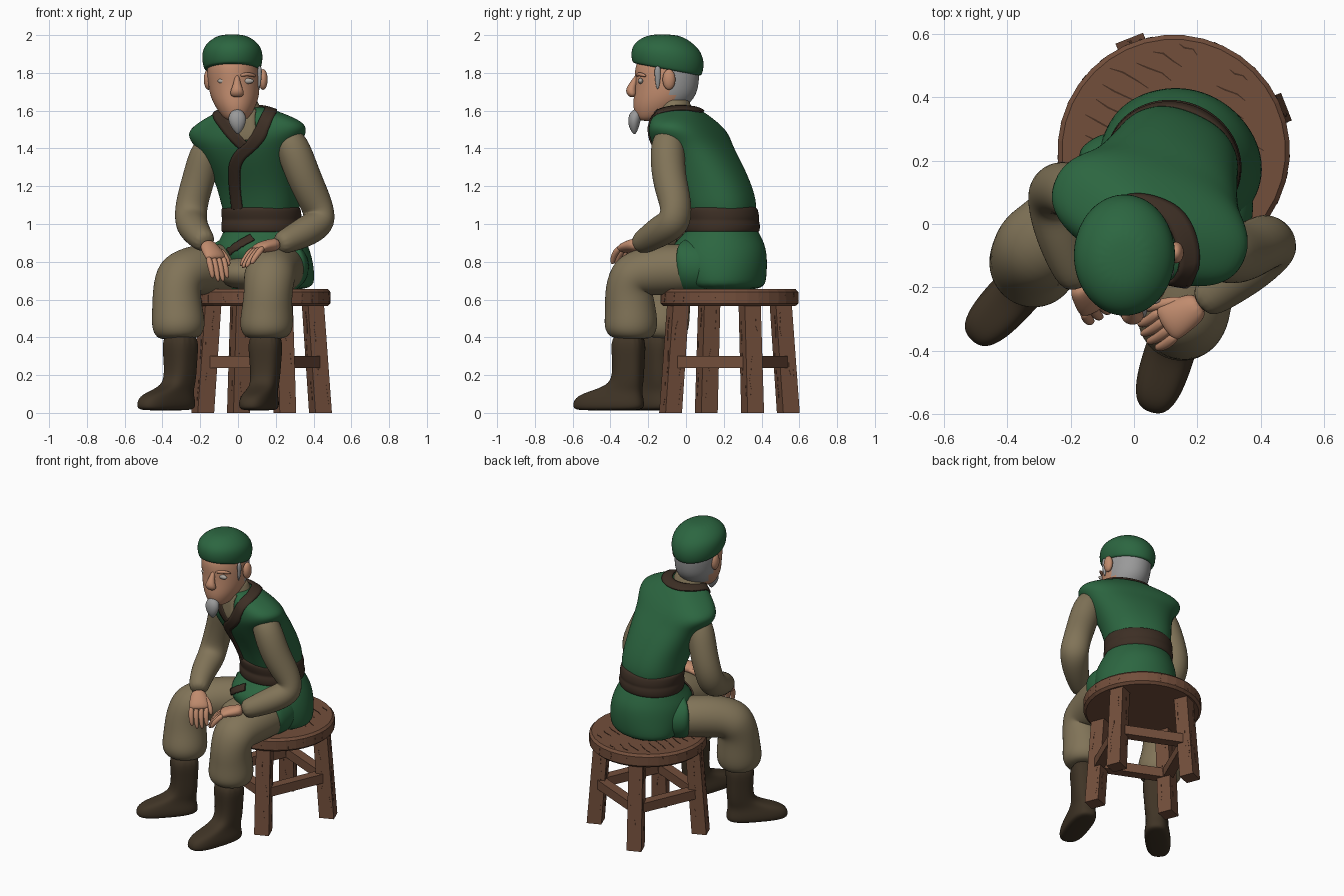
import bpy, bmesh, math, random
from mathutils import Vector, Matrix

random.seed(4)
PI = math.pi

def material(name, r, g, b):
    m = bpy.data.materials.new(name)
    m.diffuse_color = (r, g, b, 1)
    return m

GREEN = material("green cloth", 0.025, 0.133, 0.052)
KHAKI = material("khaki cloth", 0.22, 0.174, 0.098)
TRIM = material("dark brown trim", 0.046, 0.028, 0.018)
BOOT = material("boot leather", 0.050, 0.034, 0.019)
WOOD = material("wood", 0.17, 0.077, 0.044)
GRAIN = material("dark wood grain", 0.06, 0.028, 0.016)
SKIN = material("skin", 0.53, 0.26, 0.155)
HAIR = material("grey hair", 0.32, 0.32, 0.32)
EYE = material("pale eye", 0.42, 0.38, 0.34)

def finish(name, bm, mat, sub=0, smooth=True):
    bmesh.ops.recalc_face_normals(bm, faces=bm.faces)
    me = bpy.data.meshes.new(name)
    bm.to_mesh(me)
    bm.free()
    me.materials.append(mat)
    for p in me.polygons:
        p.use_smooth = smooth
    ob = bpy.data.objects.new(name, me)
    bpy.context.collection.objects.link(ob)
    if sub:
        ob.modifiers.new("subdivide", 'SUBSURF').levels = sub
    return ob

def skin_rings(name, mat, rings, sub):
    """Join rings of points into a closed skin."""
    bm = bmesh.new()
    vs = [[bm.verts.new(p) for p in ring] for ring in rings]
    n = len(vs[0])
    for a, b in zip(vs, vs[1:]):
        for i in range(n):
            bm.faces.new((a[i], a[(i + 1) % n], b[(i + 1) % n], b[i]))
    bm.faces.new(vs[0])
    bm.faces.new(vs[-1])
    return finish(name, bm, mat, sub, sub > 0)

def stack(name, mat, rings, origin=(0, 0), yaw=0, n=16, sub=2, power=2.0):
    """Horizontal (super)ellipses (x, y, z, rx, ry) in a turned local frame."""
    M = Matrix.Translation((origin[0], origin[1], 0)) @ Matrix.Rotation(math.radians(yaw), 4, 'Z')
    bend = lambda c: math.copysign(abs(c) ** (2 / power), c)
    angles = [2 * PI * (i + 0.5) / n for i in range(n)]
    return skin_rings(name, mat, [[M @ Vector((x + rx * bend(math.cos(a)), y + ry * bend(math.sin(a)), z))
                                   for a in angles] for x, y, z, rx, ry in rings], sub)

def tube(name, mat, pts, side=None, n=12, sub=2):
    """Ellipses (x, y, z, r [, r2]) swept along a path."""
    P = [Vector(p[:3]) for p in pts]
    out, prev, X = [], None, None
    for i, p in enumerate(pts):
        t = (P[min(i + 1, len(P) - 1)] - P[max(i - 1, 0)]).normalized()
        if side is not None:
            X = Vector(side)
        elif X is None:
            X = t.orthogonal()
        else:
            X = prev.rotation_difference(t) @ X
        X = (X - t * X.dot(t)).normalized()
        Y, prev = t.cross(X), t
        r, r2 = p[3], p[-1]
        out.append([P[i] + X * r * math.cos(a) + Y * r2 * math.sin(a)
                    for a in [2 * PI * (k + 0.5) / n for k in range(n)]])
    return skin_rings(name, mat, out, sub)

def ball(name, mat, loc, scale):
    bm = bmesh.new()
    bmesh.ops.create_uvsphere(bm, u_segments=20, v_segments=12, radius=1)
    bm.transform(Matrix.Translation(loc) @ Matrix.Diagonal((*scale, 1)))
    return finish(name, bm, mat)

def ribbon(name, mat, pts, width, target, centre, offset):
    """Cloth band wrapped onto a target surface."""
    P = [Vector(p) for p in pts]
    for _ in range(3):
        Q = [P[0]]
        for a, b in zip(P, P[1:]):
            Q += [a.lerp(b, 0.25), a.lerp(b, 0.75)]
        P = Q + [P[-1]]
    bm, rows = bmesh.new(), []
    for i, p in enumerate(P):
        t = P[min(i + 1, len(P) - 1)] - P[max(i - 1, 0)]
        w = t.cross(p - Vector(centre)).normalized() * width
        rows.append([bm.verts.new(p + w * (k / 4 - 0.5)) for k in range(5)])
    for a, b in zip(rows, rows[1:]):
        for k in range(4):
            bm.faces.new((a[k], a[k + 1], b[k + 1], b[k]))
    ob = finish(name, bm, mat)
    m = ob.modifiers.new("wrap", 'SHRINKWRAP')
    m.target, m.wrap_mode, m.offset = target, 'ABOVE_SURFACE', offset
    m = ob.modifiers.new("thickness", 'SOLIDIFY')
    m.thickness, m.offset = 0.01, 0

def grain(a, b, side, width, mat):
    """Thin crooked mark from a to b."""
    a, b, s = Vector(a), Vector(b), Vector(side)
    pts = [(*(a.lerp(b, f) + s * random.uniform(-.006, .006)), w, .003)
           for f, w in ((0, .002), (.3, width), (.7, width * .8), (1, .002))]
    tube("wood_grain", mat, pts, side=side, n=4, sub=0)

def polar(deg, r=1.0, z=0.0):
    return Vector((r * math.cos(math.radians(deg)), r * math.sin(math.radians(deg)), z))

# Stool seat with grain marks on top and rim
SC, SR = Vector((0.125, 0.23, 0)), 0.366
stack("seat", WOOD, [(0, 0, 0.565, .35, .35), (0, 0, 0.58, SR, SR), (0, 0, 0.64, SR, SR),
                     (0, 0, 0.655, .352, .352)], SC, 0, 36, 0)
u, v = polar(-28), polar(62)
for i in range(12):
    d = -0.31 + 0.056 * i
    half = math.sqrt(0.34 ** 2 - d * d)
    for c in (-0.6, 0.45):
        m = SC + v * d + u * half * (c + random.uniform(-.15, .15)) + Vector((0, 0, .655))
        grain(m - u * half * .22, m + u * half * .22, v, .004, GRAIN)
for i in range(26):
    a = 360 / 26 * i + random.uniform(-4, 4)
    grain(SC + polar(a, .364, .585), SC + polar(a + random.uniform(-3, 3), .364, .636), polar(a + 90), .005, WOOD)

# Splayed legs with cracks, and stretchers between them
def leg_point(k, z):
    return SC + polar(21.5 + 90 * k, 0.335 - 0.075 * z, z)
for k in range(4):
    d = 21.5 + 90 * k
    stack("stool_leg", WOOD, [(0, 0, 0, .066, .066), (-.0435, 0, .58, .064, .064)], leg_point(k, 0), d, 4, 0)
    for j in range(4):
        for z in (.08, .24, .40):
            z += random.uniform(-.05, .05)
            off = polar(d + 90 * j, .0455) + polar(d + 90 * j + 90, random.uniform(-.03, .03))
            grain(leg_point(k, z) + off, leg_point(k, z + .12) + off, polar(d + 90 * j + 90), .005, WOOD)
    tube("stretcher", WOOD, [(*leg_point(k, .27), .044), (*leg_point(k + 1, .27), .044)], side=(0, 0, 1), n=4, sub=0)

# Torso, vest skirt and belt, all in the turned body frame
BODY, YAW = (0.125, 0.19), -23
vest = stack("vest", GREEN, [(0, 0, .92, .18, .16), (0, 0, 1.03, .19, .17), (0, -.01, 1.1, .21, .188), (0, -.045, 1.2, .218, .195),
    (0, -.12, 1.33, .25, .2), (0, -.165, 1.41, .285, .19), (0, -.185, 1.46, .325, .18), (0, -.2, 1.51, .335, .16),
    (0, -.222, 1.56, .25, .135), (0, -.24, 1.6, .15, .11), (0, -.25, 1.62, .1, .085)], BODY, YAW, 20, power=2.35)
for p in vest.data.vertices:
    if p.co.z > 1.3:
        p.co.z += (p.co.x - 0.04) * 0.06
skirt = stack("vest_skirt", GREEN, [(0, 0, 1.0, .2, .175), (.005, .005, .95, .215, .195), (.01, -.02, .88, .25, .262),
    (.02, 0, .79, .263, .25), (.02, .03, .70, .262, .21), (.02, .03, .645, .245, .19)], BODY, YAW, 20)
tube("left_skirt_flap", GREEN, [(.25, .17, .77, .13), (.232, .05, .772, .152), (.215, -.04, .785, .146), (.215, -.04, .785, .13)], n=16)
tube("right_skirt_flap", GREEN, [(.03, .2, .77, .13), (-.05, .15, .775, .152), (-.1, .11, .785, .146), (-.1, .11, .785, .13)], n=16)
stack("belt", TRIM, [(0, 0, .95, .205, .18), (0, 0, .957, .218, .2), (0, 0, 1.0, .22, .202), (0, 0, 1.02, .213, .192),
    (0, 0, 1.035, .217, .198), (0, -.01, 1.085, .217, .198), (0, -.01, 1.095, .2, .178)], BODY, YAW, 24)
ribbon("shirt_front", KHAKI, [(.03, -.19, 1.44), (.03, -.16, 1.53), (.03, -.13, 1.59)], .13, vest,
       (.05, .02, 1.42), .003)
ribbon("vest_trim", TRIM, [(.0, .05, 1.08), (-.02, -.01, 1.2), (-.02, -.11, 1.34), (.09, -.18, 1.43), (.165, -.13, 1.55),
    (.16, -.04, 1.6), (.11, .05, 1.61), (0, .075, 1.61), (-.08, .02, 1.6), (-.1, -.07, 1.58), (-.06, -.15, 1.5),
    (.02, -.17, 1.41)], .065, vest, (.05, .02, 1.4), .005)
ribbon("skirt_trim", TRIM, [(.07, -.05, .95), (-.02, -.05, .89), (-.09, -.04, .85)], .055, skirt, (.14, .2, .85), .006)
stack("shirt_collar", KHAKI, [(.02, -.05, 1.57, .12, .105), (.015, -.06, 1.62, .105, .09),
                              (.01, -.065, 1.66, .092, .082), (.01, -.07, 1.655, .08, .07)])

# Sleeves
tube("left_sleeve", KHAKI, [(.22, -.08, 1.5, .06), (.285, -.1, 1.43, .098), (.345, -.095, 1.25, .094),
    (.42, -.05, 1.1, .09), (.44, -.055, 1.01, .094), (.37, -.13, .965, .088), (.27, -.21, .915, .07),
    (.205, -.255, .89, .058)])
tube("right_sleeve", KHAKI, [(-.1, .07, 1.46, .06), (-.165, .085, 1.4, .092), (-.205, .11, 1.25, .09),
    (-.25, .115, 1.1, .088), (-.25, .07, 1.01, .09), (-.235, -.02, .975, .084), (-.2, -.13, .93, .07),
    (-.165, -.195, .895, .058)])

# Hands: palm, four fingers, thumb
def hand(name, wrist, knuckle, tip, across, thumb):
    w, k, t, a = map(Vector, (wrist, knuckle, tip, across))
    a.normalize()
    tube(name + "_palm", SKIN, [(*w, .04, .034), (*w.lerp(k, .4), .056, .036), (*k, .066, .03),
                                (*k.lerp(t, .15), .06, .022)], side=a)
    for i in range(4):
        o = a * (i - 1.5) * 0.031
        drop = 0.87 + 0.13 * (i in (1, 2))
        mid = k.lerp(t, .5) + Vector((0, -.012, .012))
        tube(name + "_finger", SKIN, [(*(k + o), .019), (*(mid + o), .018), (*(k.lerp(t, drop) + o), .013)], n=8)
    o = a * thumb
    tube(name + "_thumb", SKIN, [(*(w.lerp(k, .3) + o * .035), .02), (*(k + o * .07), .019),
                                 (*(k.lerp(t, .4) + o * .074), .013)], n=8)
hand("left_hand", (.215, -.25, .895), (.11, -.31, .875), (.03, -.36, .765), (.55, -.75, .1), -1)
hand("right_hand", (-.17, -.185, .9), (-.12, -.25, .83), (-.09, -.285, .69), (.75, .5, 0), 1)

# Baggy trousers
tube("left_trouser", KHAKI, [(.25, .15, .76, .12), (.215, -.05, .765, .138), (.18, -.21, .75, .135), (.165, -.285, .725, .14),
    (.16, -.305, .65, .13), (.155, -.295, .56, .135), (.15, -.29, .46, .148), (.15, -.295, .41, .125), (.15, -.295, .39, .09)], n=16)
tube("right_trouser", KHAKI, [(.03, .2, .76, .12), (-.14, .07, .765, .138), (-.25, -.03, .752, .135), (-.31, -.075, .725, .14),
    (-.325, -.1, .65, .13), (-.322, -.11, .56, .135), (-.315, -.125, .46, .148), (-.31, -.14, .41, .125), (-.31, -.14, .39, .09)], n=16)
ball("trouser_seat", KHAKI, (.07, .03, .74), (.19, .16, .09))

# Boots
BOOT_RINGS = [(0, -.115, .012, .06, .165), (0, -.11, .025, .08, .198), (0, -.11, .06, .082, .196), (0, -.1, .095, .075, .178),
              (0, -.05, .125, .07, .125), (0, -.012, .155, .072, .09), (0, 0, .21, .077, .082), (0, 0, .3, .083, .084),
              (0, 0, .43, .096, .096)]
stack("left_boot", BOOT, BOOT_RINGS, (.145, -.305), -18, power=2.8)
stack("right_boot", BOOT, BOOT_RINGS, (-.305, -.145), -43, power=2.8)

# Head, with grey hair on the back
head = stack("head", SKIN, [(-.01, -.2, 1.545, .035, .04), (-.01, -.18, 1.56, .068, .085), (-.013, -.14, 1.62, .108, .143),
    (-.018, -.11, 1.68, .132, .167), (-.022, -.1, 1.75, .138, .17), (-.03, -.1, 1.83, .14, .175),
    (-.03, -.1, 1.9, .11, .14)], n=24)
head.data.materials.append(HAIR)
for p in head.data.polygons:
    if p.center.y > -0.07 and p.center.z > 1.62:
        p.material_index = 1
stack("neck", SKIN, [(.01, -.07, 1.55, .075, .075), (0, -.08, 1.66, .075, .08)])
tube("nose", SKIN, [(-.005, -.255, 1.79, .012), (-.005, -.278, 1.745, .018), (-.005, -.297, 1.705, .038, .034),
                    (-.005, -.275, 1.672, .038, .02)], side=(1, 0, 0))
ball("muzzle", SKIN, (-.01, -.222, 1.635), (.068, .055, .055))
tube("mouth", TRIM, [(-.05, -.258, 1.632, .003), (-.01, -.276, 1.635, .003), (.03, -.258, 1.632, .003)], n=6, sub=1)
for s in (-1, 1):
    x = -0.012
    ball("eye", EYE, (x + s * .062, -.24, 1.757), (.034, .014, .015))
    tube("eyebrow", SKIN, [(x + s * .02, -.262, 1.785, .008), (x + s * .065, -.25, 1.797, .013),
                           (x + s * .11, -.21, 1.782, .008)], n=8)
    ball("ear", SKIN, (x + s * .145, -.09, 1.765), (.024, .034, .055))
    tube("sideburn", HAIR, [(x + s * .126, -.15, 1.84, .014, .02), (x + s * .128, -.15, 1.78, .012, .018),
                            (x + s * .122, -.15, 1.71, .006, .008)], side=(1, 0, 0), n=8)

# Goatee
tube("goatee", HAIR, [(-.005, -.25, 1.605, .022, .02), (-.005, -.27, 1.575, .05, .036), (-.003, -.276, 1.535, .048, .034),
                      (0, -.275, 1.5, .028, .022), (0, -.272, 1.475, .006, .006)], side=(1, 0, 0))

# Cap, sloping down to the back
cap = stack("cap", GREEN, [(-.03, -.1, 1.815, .14, .175), (-.03, -.1, 1.82, .152, .186), (-.03, -.097, 1.87, .164, .198),
    (-.03, -.1, 1.93, .160, .185), (-.03, -.11, 1.975, .118, .135), (-.03, -.11, 2.005, .06, .07)], n=20)
for v in cap.data.vertices:
    v.co.z -= (v.co.y + 0.1) * (2.03 - v.co.z) * 0.9
